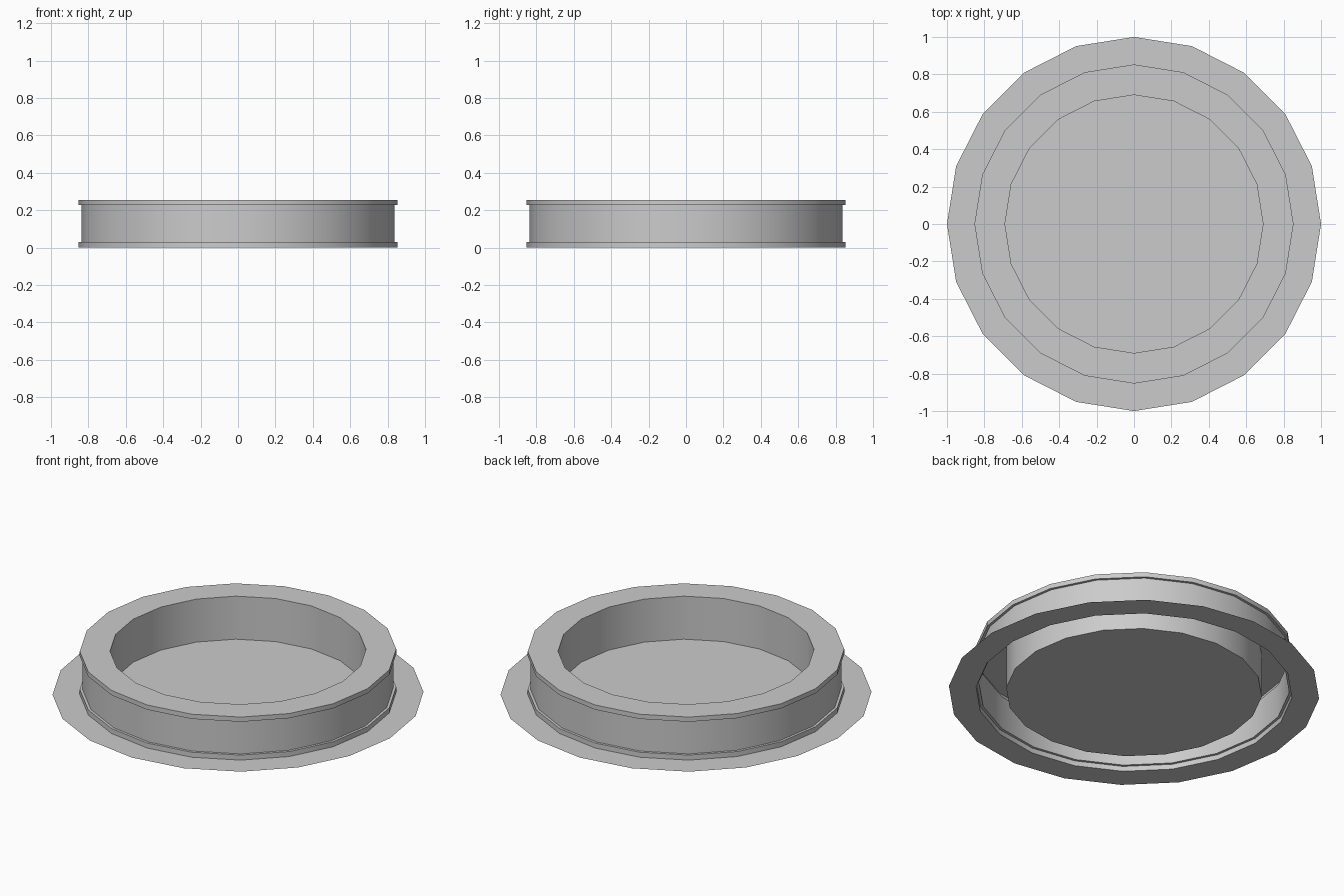
import bpy, bmesh, math

if "Cube" in bpy.data.objects:
    bpy.data.objects.remove(bpy.data.objects["Cube"])

SIDES = 20

# Profile (radius, height), from the flat outer brim over the raised rim to the floor
profile = [(1.0, 0.0), (0.853, 0.0), (0.853, 0.03), (0.838, 0.03), (0.838, 0.228),
           (0.853, 0.228), (0.853, 0.256), (0.69, 0.256), (0.69, 0.0)]

bm = bmesh.new()
rings = []
for r, z in profile:
    rings.append([bm.verts.new((r * math.cos(math.tau * i / SIDES),
                                r * math.sin(math.tau * i / SIDES), z))
                  for i in range(SIDES)])

# Brim, lips and walls
for a, b in zip(rings, rings[1:]):
    for i in range(SIDES):
        j = (i + 1) % SIDES
        bm.faces.new((a[i], a[j], b[j], b[i]))

# Floor of the dish
bm.faces.new(rings[-1])

mesh = bpy.data.meshes.new("rimmed_dish")
bm.to_mesh(mesh)
bm.free()
dish = bpy.data.objects.new("rimmed_dish", mesh)
bpy.context.collection.objects.link(dish)

# Smooth walls with sharp lip edges
bpy.context.view_layer.objects.active = dish
dish.select_set(True)
bpy.ops.object.shade_smooth_by_angle(angle=math.radians(30))
